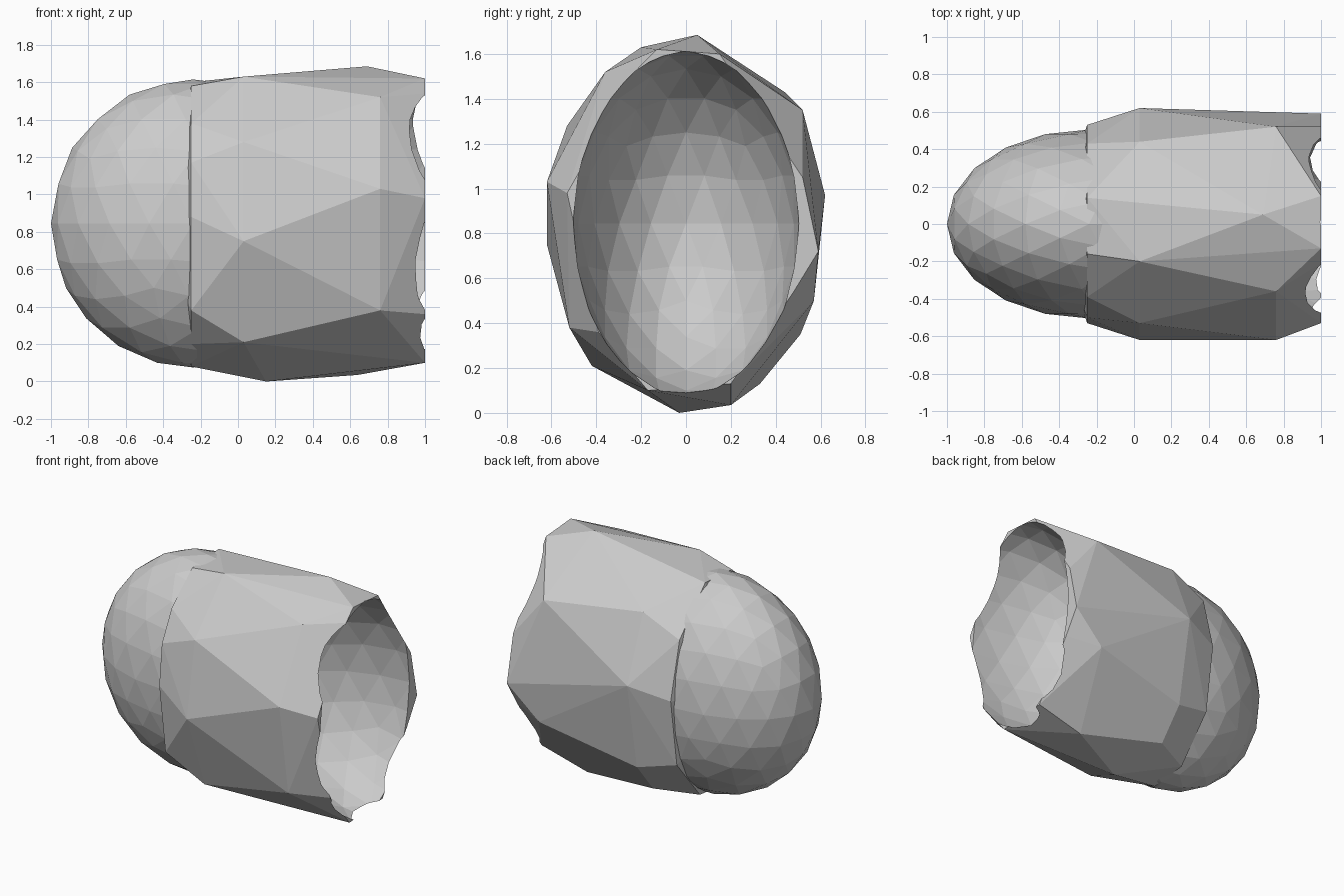
import bpy, bmesh
from mathutils import Matrix

if "Cube" in bpy.data.objects:
    bpy.data.objects.remove(bpy.data.objects["Cube"])

# Cross-section rings (x, [(y, z), ...]) of the faceted stone block
RINGS = [
    (-0.25, [(0.14, 1.60), (-0.16, 1.58), (-0.39, 1.38), (-0.50, 1.17), (-0.53, 0.88),
             (-0.46, 0.38), (-0.26, 0.2), (-0.08, 0.08), (0.2, 0.11), (0.46, 0.42),
             (0.53, 0.9), (0.43, 1.3)]),
    (0.03, [(-0.2, 1.63), (-0.53, 1.28), (-0.62, 0.75), (-0.42, 0.21), (0.33, 0.13),
            (0.51, 0.35), (0.62, 0.97), (0.44, 1.43)]),
    (0.15, [(-0.03, 0.0)]),
    (0.64, [(0.2, 0.035)]),
    (0.69, [(0.05, 1.685)]),
    (0.76, [(-0.36, 1.52), (-0.62, 1.03), (-0.52, 0.38), (0.57, 0.5), (0.52, 1.35)]),
    (1.0, [(-0.21, 1.54), (-0.13, 1.62), (0.15, 1.60), (-0.53, 0.98), (-0.39, 0.36),
           (-0.17, 0.10), (0.2, 0.13), (0.48, 0.54), (0.59, 0.72), (0.52, 1.05)]),
]


def finish(bm, name):
    bmesh.ops.recalc_face_normals(bm, faces=bm.faces)
    mesh = bpy.data.meshes.new(name)
    bm.to_mesh(mesh)
    bm.free()
    ob = bpy.data.objects.new(name, mesh)
    bpy.context.collection.objects.link(ob)
    return ob


def ellipsoid(name, x, rx):
    bm = bmesh.new()
    m = Matrix.Translation((x, 0, 0.845)) @ Matrix.Diagonal((rx, 0.505, 0.77, 1))
    bmesh.ops.create_icosphere(bm, subdivisions=3, radius=1, matrix=m)
    return finish(bm, name)


# Faceted block: hull of the rings plus a shallow nose behind the ball
bm = bmesh.new()
for x, pts in RINGS:
    for y, z in pts:
        bm.verts.new((x, y, z))
bm.verts.new((-0.45, 0, 0.845))
res = bmesh.ops.convex_hull(bm, input=bm.verts[:])
junk = {g for g in res["geom_interior"] + res["geom_unused"]
        if isinstance(g, bmesh.types.BMVert)}
bmesh.ops.delete(bm, geom=list(junk), context='VERTS')
block = finish(bm, "socket_block")

# Rounded ball end and the matching hollow at the other end
ball = ellipsoid("ball_end", -0.24, 0.76)
hollow = ellipsoid("hollow_cutter", 1.02, 0.76)

for cutter, op in ((ball, 'UNION'), (hollow, 'DIFFERENCE')):
    mod = block.modifiers.new(op.lower(), 'BOOLEAN')
    mod.object = cutter
    mod.operation = op
    mod.solver = 'EXACT'
    cutter.hide_render = True
    cutter.hide_set(True)
